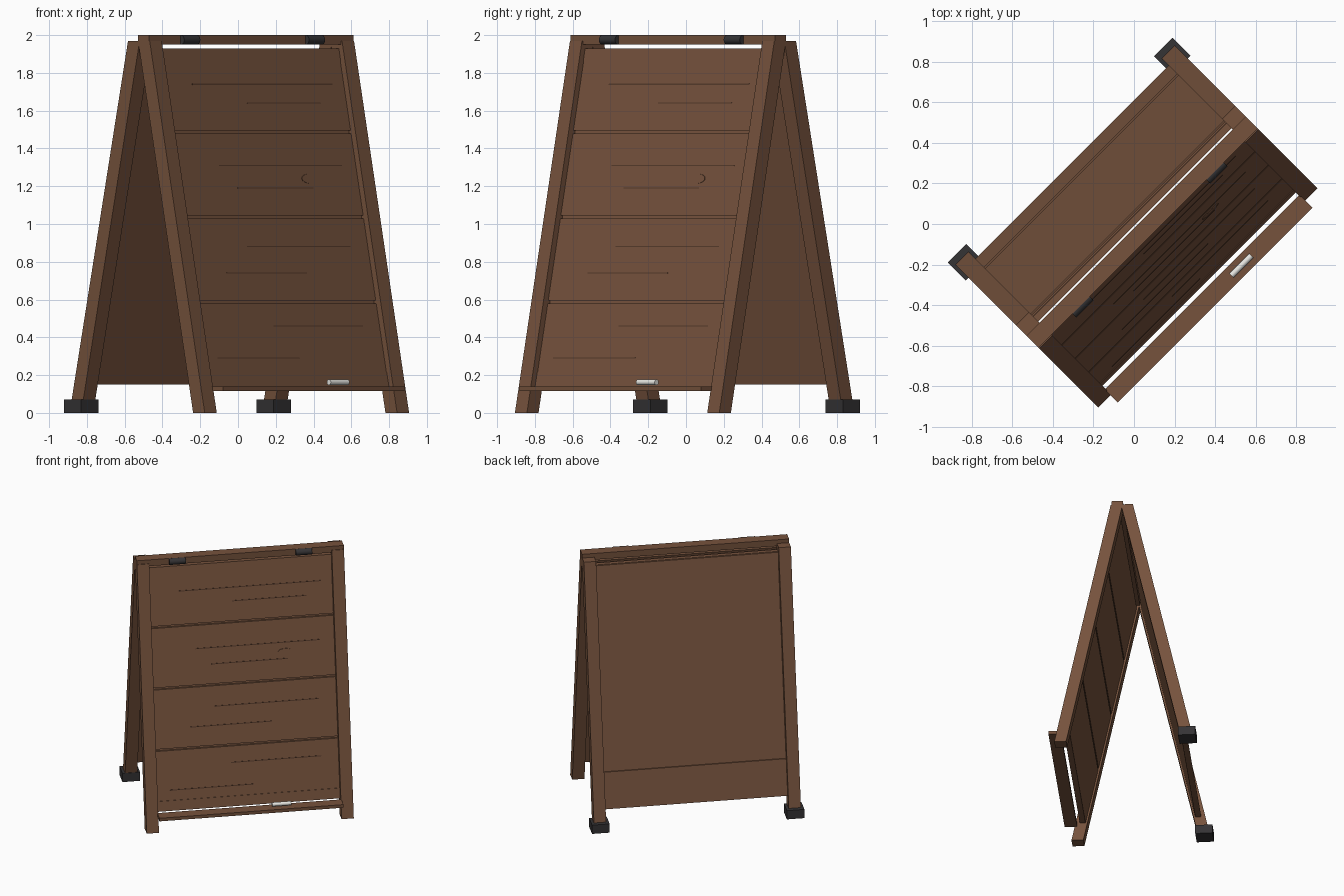
import bpy, bmesh, math
from mathutils import Matrix, Vector

if "Cube" in bpy.data.objects:
    bpy.data.objects.remove(bpy.data.objects["Cube"], do_unlink=True)

# The stand is turned 45 degrees: u runs along its width, v points out of its front
S = math.sqrt(0.5)


def world(u, v, z):
    return Vector(((u + v) * S, (u - v) * S, z))


def material(name, color):
    m = bpy.data.materials.new(name)
    m.use_nodes = True
    m.diffuse_color = (*color, 1)
    m.node_tree.nodes["Principled BSDF"].inputs["Base Color"].default_value = (*color, 1)
    return m


WOOD = material("brown_wood", (0.18, 0.085, 0.046))
GRAIN = material("dark_grain", (0.09, 0.042, 0.023))
METAL = material("black_metal", (0.035, 0.033, 0.035))
CHALK = material("white_chalk", (0.8, 0.8, 0.76))


def upright(z):
    return 0


def front(z):
    return 0.06 + 0.2094 * (1.97 - z)


def back(z):
    return -0.015 - 0.222 * (1.97 - z)


def finish(name, bm, mat):
    bmesh.ops.recalc_face_normals(bm, faces=bm.faces)
    me = bpy.data.meshes.new(name)
    bm.to_mesh(me)
    bm.free()
    me.materials.append(mat)
    ob = bpy.data.objects.new(name, me)
    bpy.context.collection.objects.link(ob)
    return ob


def board(name, u, d, z, mat=WOOD, lean=upright):
    """Box spanning u, d and z, where d is measured from a leaning plane."""
    bm = bmesh.new()
    bmesh.ops.create_cube(bm, size=1)
    for p in bm.verts:
        a, b, c = (r[0] if k < 0 else r[1] for r, k in zip((u, d, z), p.co))
        p.co = world(a, lean(c) + b, c)
    return finish(name, bm, mat)


def rod(name, u, v, z, radius, length, mat):
    """Cylinder lying along the width."""
    bm = bmesh.new()
    bmesh.ops.create_cone(bm, cap_ends=True, segments=20, radius1=radius,
                          radius2=radius, depth=length)
    for p in bm.verts:
        p.co = world(u + p.co.z, v + p.co.x, z + p.co.y)
    ob = finish(name, bm, mat)
    for f in ob.data.polygons:
        f.use_smooth = len(f.vertices) == 4
    return ob


INNER, OUTER, HALF = 0.675, 0.765, 0.0435
SPAN = (-INNER, INNER)

# Legs, feet and hinges, one per side
for side, s in (("right", -1), ("left", 1)):
    u = sorted((s * INNER, s * OUTER))
    board("front_leg_" + side, u, (-HALF, HALF), (0, 1.97), lean=front)
    board("back_leg_" + side, u, (-HALF, HALF), (0.01, 1.97), lean=back)
    board("foot_" + side, (u[0] - 0.02, u[1] + 0.02), (-0.516, -0.39), (0, 0.07), METAL)
    rod("hinge_" + side, s * 0.467, 0.1, 1.975, 0.025, 0.12, METAL)

# Top rail joining the two frames
board("top_rail", (-OUTER, OUTER), (0.015, 0.098), (1.95, 2.0))

# Front panel: rails, backing and four planks
FACE = 0.0085
board("front_top_rail", SPAN, (-0.03, FACE + 0.003), (1.86, 1.928), lean=front)
board("front_bottom_rail", SPAN, (-0.03, FACE + 0.003), (0.14, 0.215), lean=front)
board("front_backing", SPAN, (-0.025, -0.006), (0.16, 1.9), lean=front)
for i in range(4):
    low = 0.595 + 0.45 * (i - 1) if i else 0.215
    high = min(0.58 + 0.45 * i, 1.86)
    board(f"plank_{i + 1}", SPAN, (-0.03, FACE), (low, high), lean=front)

# Fine grain lines: start, end, height
for i, (a, b, z) in enumerate(((-0.46, 0.59, 1.74), (-0.07, 0.48, 1.64),
                               (-0.35, 0.57, 1.31), (-0.235, 0.33, 1.19),
                               (-0.23, 0.545, 0.88), (-0.41, 0.19, 0.74),
                               (-0.12, 0.55, 0.46), (-0.575, 0.04, 0.29))):
    board(f"grain_line_{i + 1}", (a, b), (FACE - 0.002, FACE + 0.002),
          (z - 0.003, z + 0.003), GRAIN, front)

# Oval wood knot
bm = bmesh.new()
bmesh.ops.create_cone(bm, cap_ends=True, segments=24, radius1=1, radius2=1, depth=0.007)
for p in bm.verts:
    z = 1.24 + 0.025 * p.co.y
    p.co = world(0.31 + 0.055 * p.co.x, front(z) + FACE + p.co.z, z)
finish("wood_knot", bm, WOOD)

# Back panel with its rails
board("back_panel", SPAN, (-0.005, 0.03), (0.15, 1.928), lean=back)
board("back_bottom_rail", SPAN, (-0.0135, 0.025), (0.15, 0.42), lean=back)
board("back_top_rail", SPAN, (-0.0135, 0.025), (1.88, 1.925), lean=back)

# Ledge and chalk stick
board("chalk_ledge", (-0.68, 0.68), (0.475, 0.566), (0.115, 0.14))
rod("chalk_stick", 0.23, 0.52, 0.162, 0.015, 0.14, CHALK)
